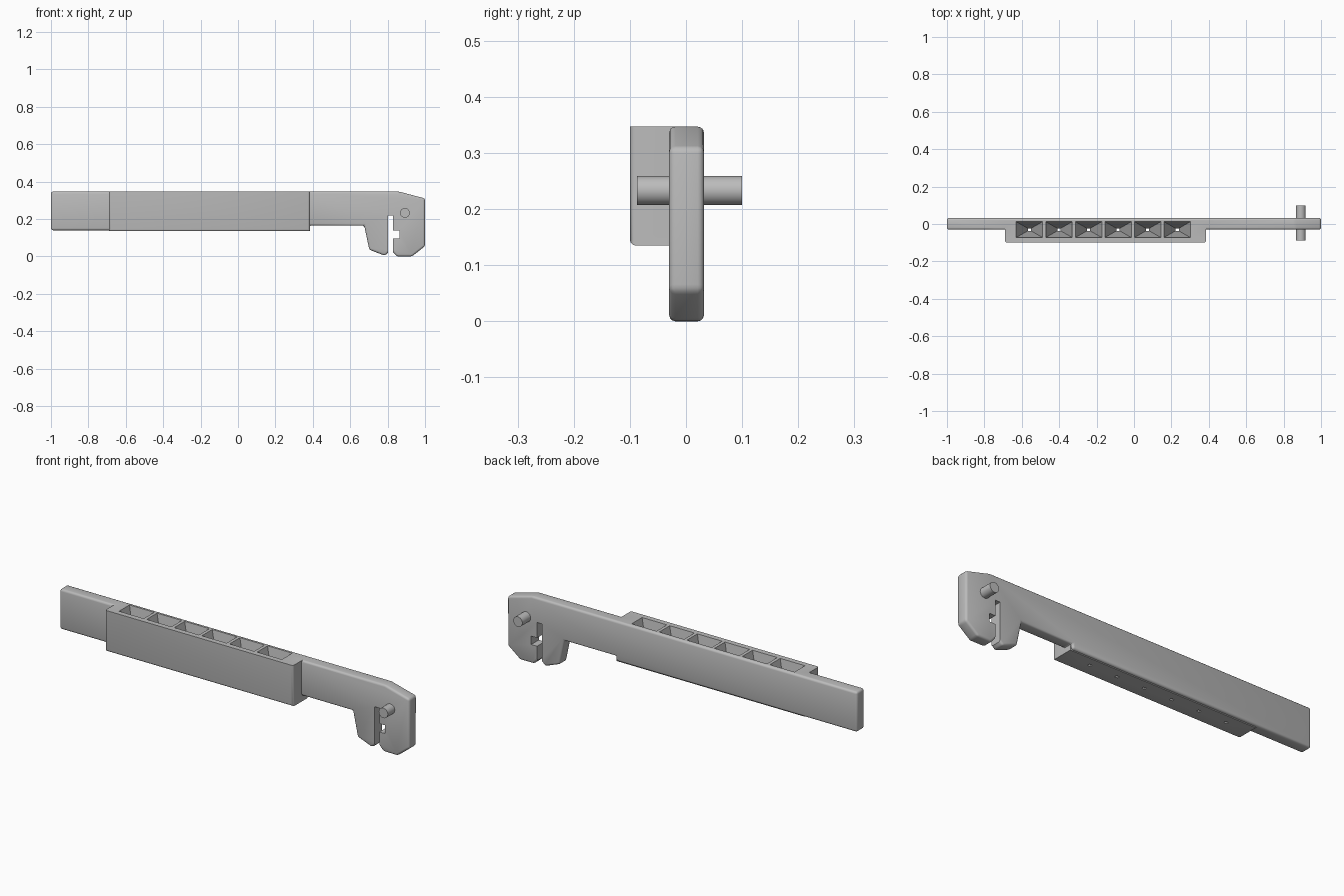
import bpy, bmesh, math
from mathutils import Matrix, Vector

if "Cube" in bpy.data.objects:
    bpy.data.objects.remove(bpy.data.objects["Cube"], do_unlink=True)

GREY = (0.5, 0.5, 0.5, 1)
mat = bpy.data.materials.new("plain grey")
mat.use_nodes = True
mat.diffuse_color = GREY
mat.node_tree.nodes["Principled BSDF"].inputs["Base Color"].default_value = GREY


def finish(name, bm):
    bmesh.ops.recalc_face_normals(bm, faces=bm.faces[:])
    mesh = bpy.data.meshes.new(name)
    bm.to_mesh(mesh)
    bm.free()
    obj = bpy.data.objects.new(name, mesh)
    mesh.materials.append(mat)
    bpy.context.collection.objects.link(obj)
    return obj


def activate(obj):
    bpy.ops.object.select_all(action='DESELECT')
    obj.select_set(True)
    bpy.context.view_layer.objects.active = obj


def boolean(obj, other, operation):
    activate(obj)
    mod = obj.modifiers.new(operation, 'BOOLEAN')
    mod.operation, mod.object, mod.solver = operation, other, 'EXACT'
    bpy.ops.object.modifier_apply(modifier=mod.name)
    bpy.data.objects.remove(other, do_unlink=True)


def bevel(bm, keep, width):
    edges = [e for e in bm.edges if keep(e)]
    bmesh.ops.bevel(bm, geom=edges, offset=width, offset_type='OFFSET',
                    segments=3, profile=0.5, affect='EDGES', clamp_overlap=True)


# Flat arm with a hooked, notched end
profile = [(-1, .347), (-1, .14), (.38, .14), (.38, .165), (.675, .165),
           (.702, .036), (.785, .004), (.802, .02), (.802, .22), (.83, .22),
           (.83, .14), (.863, .14), (.863, .097), (.83, .097), (.83, .022),
           (.85, 0), (.93, 0), (1, .055), (1, .31), (.86, .347)]
bm = bmesh.new()
face = bm.faces.new([bm.verts.new((x, -.03, z)) for x, z in profile])
side = bmesh.ops.extrude_face_region(bm, geom=[face])
bmesh.ops.translate(bm, vec=(0, .062, 0),
                    verts=[v for v in side["geom"] if isinstance(v, bmesh.types.BMVert)])
bmesh.ops.recalc_face_normals(bm, faces=bm.faces[:])


def outside_notch(edge):
    return not all(.8 < v.co.x < .87 and .015 < v.co.z < .23 for v in edge.verts)


bevel(bm, outside_notch, .011)
arm = finish("arm", bm)

# Bin housing on the front, sharp at the top and rounded elsewhere
bm = bmesh.new()
size, centre = Vector((1.075, .119, .212)), Vector((-.1525, -.0405, .241))
bmesh.ops.create_cube(bm, size=1, matrix=Matrix.Translation(centre) @ Matrix.Diagonal(size).to_4x4())
bevel(bm, lambda e: any(v.co.z < .2 for v in e.verts)
      and all(v.co.y < 0 for v in e.verts), .011)
boolean(arm, finish("housing", bm), 'UNION')

# Six funnel pockets, each draining through a small hole
bm = bmesh.new()
for i in range(6):
    x = -.559 + .158 * i
    rings = []
    for z, hx, hy in ((.36, .0745, .0445), (.12, .004, .004)):
        rings.append([bm.verts.new((x + sx * hx, -.03 + sy * hy, z))
                      for sx, sy in ((-1, -1), (1, -1), (1, 1), (-1, 1))])
    for ring in rings:
        bm.faces.new(ring)
    for k in range(4):
        n = (k + 1) % 4
        bm.faces.new((rings[0][k], rings[0][n], rings[1][n], rings[1][k]))
boolean(arm, finish("pocket_cutter", bm), 'DIFFERENCE')

# Cross pin through the hook
bm = bmesh.new()
bmesh.ops.create_cone(bm, cap_ends=True, segments=32, radius1=.026, radius2=.026, depth=.187,
                      matrix=Matrix.Translation((.892, .0065, .233)) @ Matrix.Rotation(math.pi / 2, 4, 'X'))
pin = finish("cross_pin", bm)

for obj in (arm, pin):
    activate(obj)
    bpy.ops.object.shade_smooth_by_angle(angle=math.radians(32))
